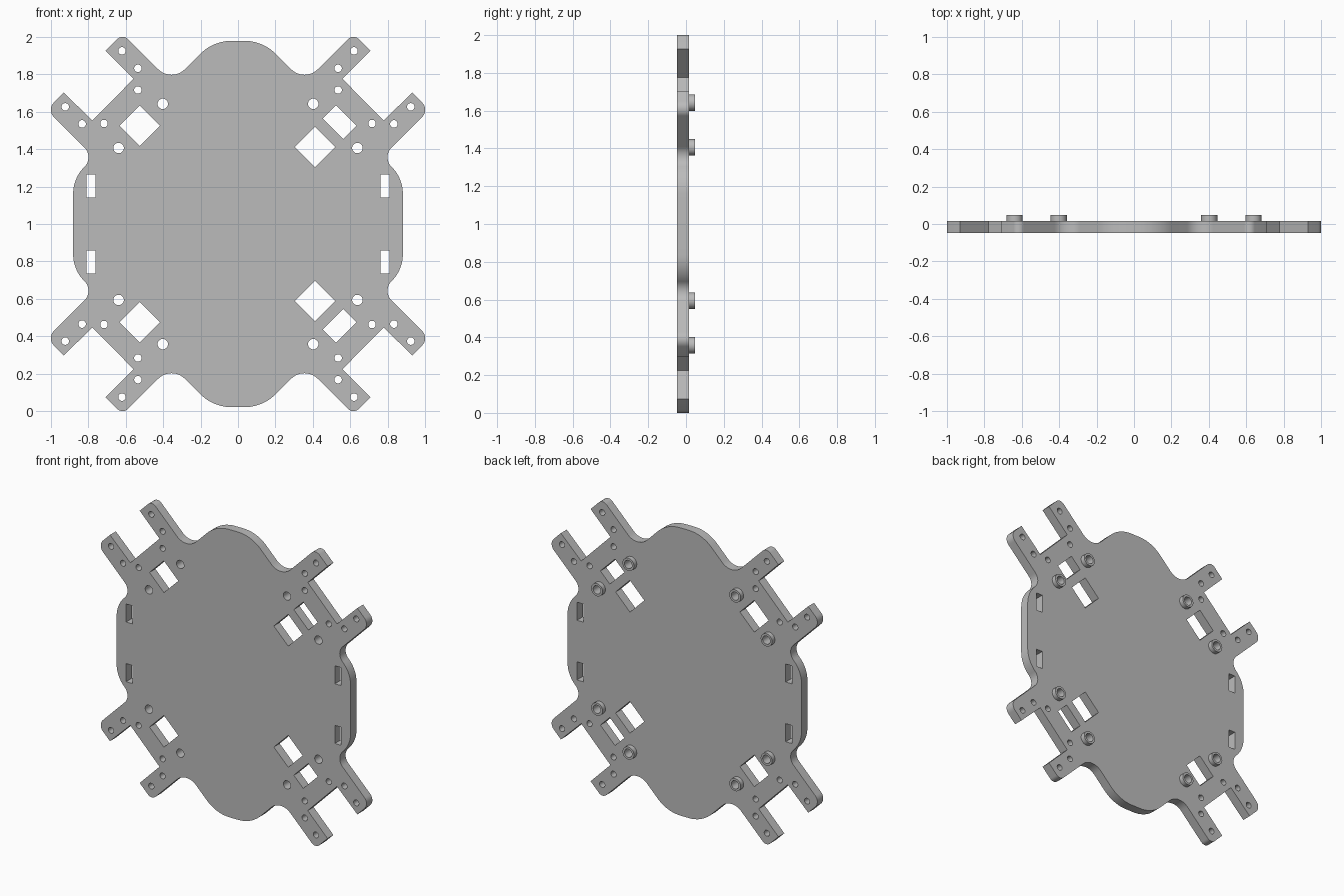
import bpy, bmesh, math
from math import cos, sin, tan, pi
from mathutils import Vector, Matrix

cube = bpy.data.objects.get("Cube")
if cube:
    bpy.data.objects.remove(cube, do_unlink=True)

grey = bpy.data.materials.new("matte grey")
grey.use_nodes = True
grey.diffuse_color = (0.5, 0.5, 0.5, 1)
grey.node_tree.nodes["Principled BSDF"].inputs["Base Color"].default_value = (0.5, 0.5, 0.5, 1)

PLATE_FRONT, PLATE_BACK, BOSS_BACK = -0.047, 0.016, 0.047
QUADRANTS = [(1, 1), (-1, 1), (-1, -1), (1, -1)]


def fillet(corners, steps=10):
    """Round each (x, z, radius) corner of a closed outline."""
    out, n = [], len(corners)
    for i, (x, z, r) in enumerate(corners):
        p = Vector((x, z))
        if r == 0:
            out.append(p)
            continue
        a = (Vector(corners[i - 1][:2]) - p).normalized()
        b = (Vector(corners[(i + 1) % n][:2]) - p).normalized()
        half = a.angle(b) / 2
        centre = p + (a + b).normalized() * r / sin(half)
        start = p + a * r / tan(half) - centre
        sweep = start.angle_signed(p + b * r / tan(half) - centre)
        for k in range(steps + 1):
            t = -sweep * k / steps
            out.append(centre + Matrix.Rotation(t, 2) @ start)
    return out


def circle(x, z, r, n=28):
    return [Vector((x + r * cos(2 * pi * k / n), z + r * sin(2 * pi * k / n))) for k in range(n)]


def box(x, z, w, h, angle=0):
    rot = Matrix.Rotation(angle, 2)
    return [Vector((x, z)) + rot @ Vector((sx * w / 2, sz * h / 2)) for sx, sz in QUADRANTS]


def slab(name, loops, y0, y1):
    """Fill the loops (first outline, then holes) and extrude from y0 to y1."""
    curve = bpy.data.curves.new(name, 'CURVE')
    curve.dimensions = '2D'
    curve.fill_mode = 'BOTH'
    curve.extrude = (y1 - y0) / 2
    for loop in loops:
        spline = curve.splines.new('POLY')
        spline.points.add(len(loop) - 1)
        for point, co in zip(spline.points, loop):
            point.co = (co.x, co.y, 0, 1)
        spline.use_cyclic_u = True
    ob = bpy.data.objects.new(name, curve)
    bpy.context.collection.objects.link(ob)
    bpy.ops.object.select_all(action='DESELECT')
    ob.select_set(True)
    bpy.context.view_layer.objects.active = ob
    bpy.ops.object.convert(target='MESH')
    ob = bpy.context.view_layer.objects.active
    # Stand the slab upright, centred on z = 1
    ob.data.transform(Matrix.Translation((0, (y0 + y1) / 2, 1)) @ Matrix.Rotation(pi / 2, 4, 'X'))
    bm = bmesh.new()
    bm.from_mesh(ob.data)
    bmesh.ops.remove_doubles(bm, verts=bm.verts, dist=0.0001)
    bmesh.ops.recalc_face_normals(bm, faces=bm.faces)
    bm.to_mesh(ob.data)
    bm.free()
    ob.data.materials.clear()
    ob.data.materials.append(grey)
    bpy.ops.object.shade_smooth_by_angle(angle=math.radians(30))
    return ob


# Outline of one quarter, from the top lobe round to the side lobe
quarter = [
    (0.132, 0.979, 0.24), (0.355, 0.756, 0.1),                    # top lobe, valley
    (0.6165, 1.0165, 0.04), (0.707, 0.926, 0), (0.558, 0.776, 0),   # upper prong
    (0.778, 0.553, 0), (0.931, 0.702, 0),                         # fork
    (1.0225, 0.6105, 0.054), (0.769, 0.357, 0.072), (0.881, 0.245, 0.2),  # lower prong, side lobe
]
outline = []
for sx, sz in [(1, 1), (1, -1), (-1, -1), (-1, 1)]:
    part = [(x * sx, z * sz, r) for x, z, r in quarter]
    outline += part if sx * sz > 0 else part[::-1]
loops = [fillet(outline)]

# Screw holes, boss holes and edge slots, repeated in every quadrant
screws = [(0.62, 0.925), (0.535, 0.832), (0.535, 0.716),
          (0.716, 0.537), (0.833, 0.535), (0.923, 0.626)]
bosses = [(0.402, 0.642), (0.638, 0.406)]
for sx, sz in QUADRANTS:
    loops += [circle(x * sx, z * sz, 0.02) for x, z in screws]
    loops += [circle(x * sx, z * sz, 0.028) for x, z in bosses]
    loops.append(box(0.786 * sx, 0.203 * sz, 0.048, 0.123))

# Diagonal windows: one per left-hand corner, two per right-hand corner
for sz in (1, -1):
    loops.append(box(-0.525, 0.526 * sz, 0.153, 0.153, pi / 4))
    loops.append(box(0.411, 0.412 * sz, 0.153, 0.153, pi / 4))
    loops.append(box(0.543, 0.544 * sz, 0.1, 0.155, sz * pi / 4))

slab("base_plate", loops, PLATE_FRONT, PLATE_BACK)

# Raised ring bosses on the back
for sx, sz in QUADRANTS:
    side = ("upper" if sz > 0 else "lower") + ("_left" if sx > 0 else "_right")
    for place, (x, z) in zip(("inner", "outer"), bosses):
        rings = [circle(x * sx, z * sz, 0.043), circle(x * sx, z * sz, 0.028)]
        slab(f"{side}_{place}_boss", rings, PLATE_BACK, BOSS_BACK)
